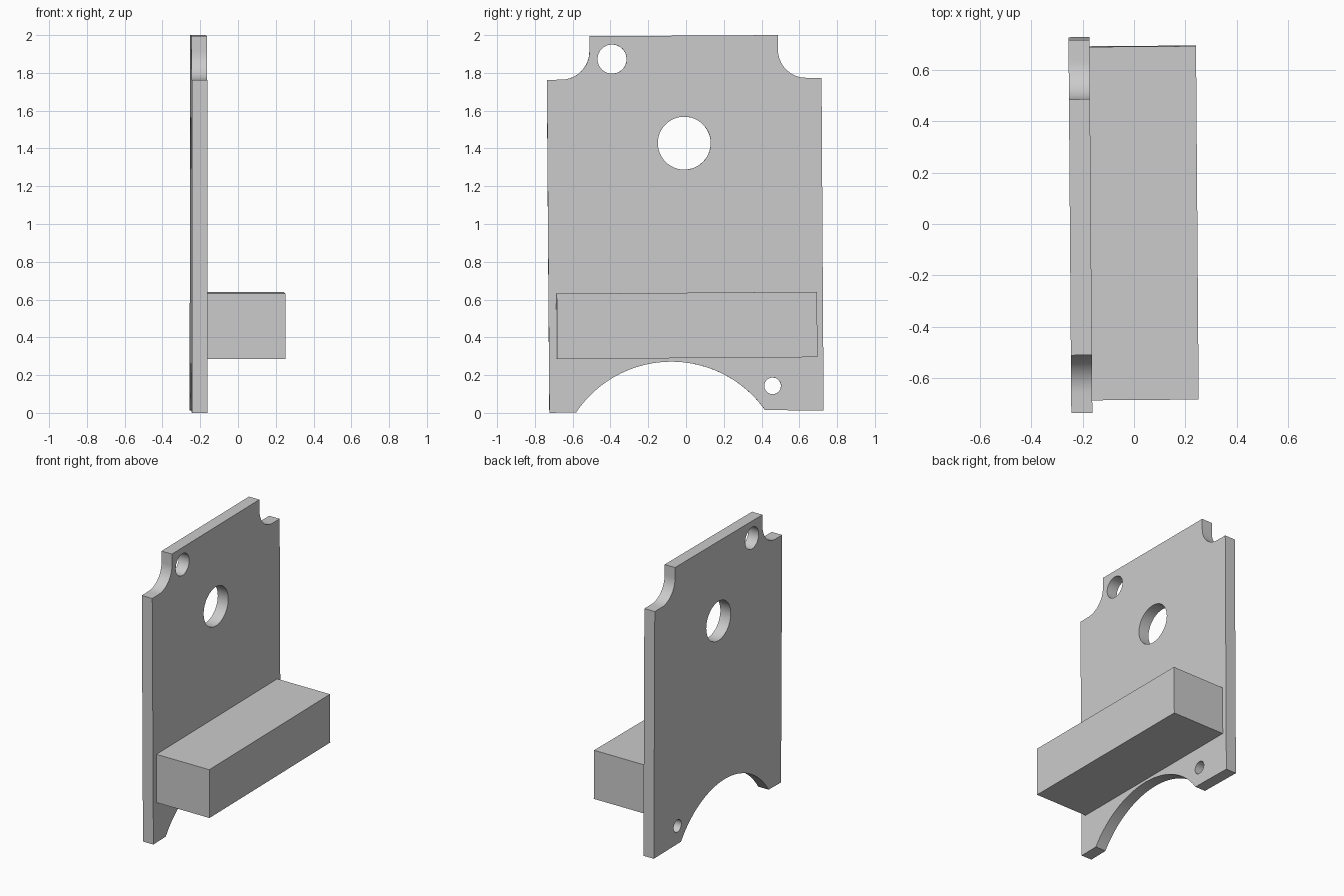
import bpy, bmesh
from math import sin, cos, radians, pi

if "Cube" in bpy.data.objects:
    bpy.data.objects.remove(bpy.data.objects["Cube"])

TILT, YAW = 0.0075, 0.0075   # the whole part leans very slightly


def arc(cy, cz, r, a0, a1, n):
    """Points (y, z) on an arc, angles in degrees."""
    return [(cy + r * cos(radians(a0 + (a1 - a0) * i / n)),
             cz + r * sin(radians(a0 + (a1 - a0) * i / n))) for i in range(n + 1)]


def circle(cy, cz, r, n=48):
    return arc(cy, cz, r, 0, 360, n)[:-1]


def extrude_profile(name, loops, x0, x1):
    """Extrude closed (y, z) loops along x; loops after the first are holes."""
    curve = bpy.data.curves.new(name, 'CURVE')
    curve.dimensions = '2D'
    curve.fill_mode = 'BOTH'
    curve.extrude = (x1 - x0) / 2
    for pts in loops:
        spline = curve.splines.new('POLY')
        spline.points.add(len(pts) - 1)
        for p, (y, z) in zip(spline.points, pts):
            p.co = (y, z, 0, 1)
        spline.use_cyclic_u = True
    obj = bpy.data.objects.new(name, curve)
    bpy.context.collection.objects.link(obj)
    xm = (x0 + x1) / 2
    obj.rotation_euler = (pi / 2, 0, pi / 2 + YAW)
    obj.location = (xm * cos(YAW), xm * sin(YAW), 0)
    bpy.ops.object.select_all(action='DESELECT')
    obj.select_set(True)
    bpy.context.view_layer.objects.active = obj
    bpy.ops.object.convert(target='MESH')
    obj = bpy.context.object
    obj.name = name
    # weld caps to walls
    bm = bmesh.new()
    bm.from_mesh(obj.data)
    bmesh.ops.remove_doubles(bm, verts=bm.verts, dist=1e-5)
    bmesh.ops.recalc_face_normals(bm, faces=bm.faces)
    bm.to_mesh(obj.data)
    bm.free()
    bpy.ops.object.shade_smooth_by_angle(angle=radians(30))
    return obj


# Upright plate: arched foot, notched top corners
outline = [(-0.722, 0.0)]
outline += arc(-0.076, -0.337, 0.608, 146, 35.4, 48)
outline += [(0.73, 0.012), (0.719, 1.774)]
outline += arc(0.638, 1.924, 0.15, 270, 180, 16)
outline += [(0.488, 2.0), (-0.51, 1.994)]
outline += arc(-0.66, 1.914, 0.15, 0, -90, 16)
outline += [(-0.735, 1.763)]
holes = [circle(-0.008, 1.428, 0.14), circle(-0.39, 1.873, 0.077),
         circle(0.46, 0.143, 0.044)]
extrude_profile("plate", [outline] + holes, -0.25, -0.168)

# Shelf block on the plate's face
cy, cz, w, h = 0.004, 0.463, 0.689, 0.173
block = [(cy + a * w - b * h * TILT, cz + b * h + a * w * TILT)
         for a, b in ((-1, -1), (1, -1), (1, 1), (-1, 1))]
extrude_profile("shelf_block", [block], -0.168, 0.247)
